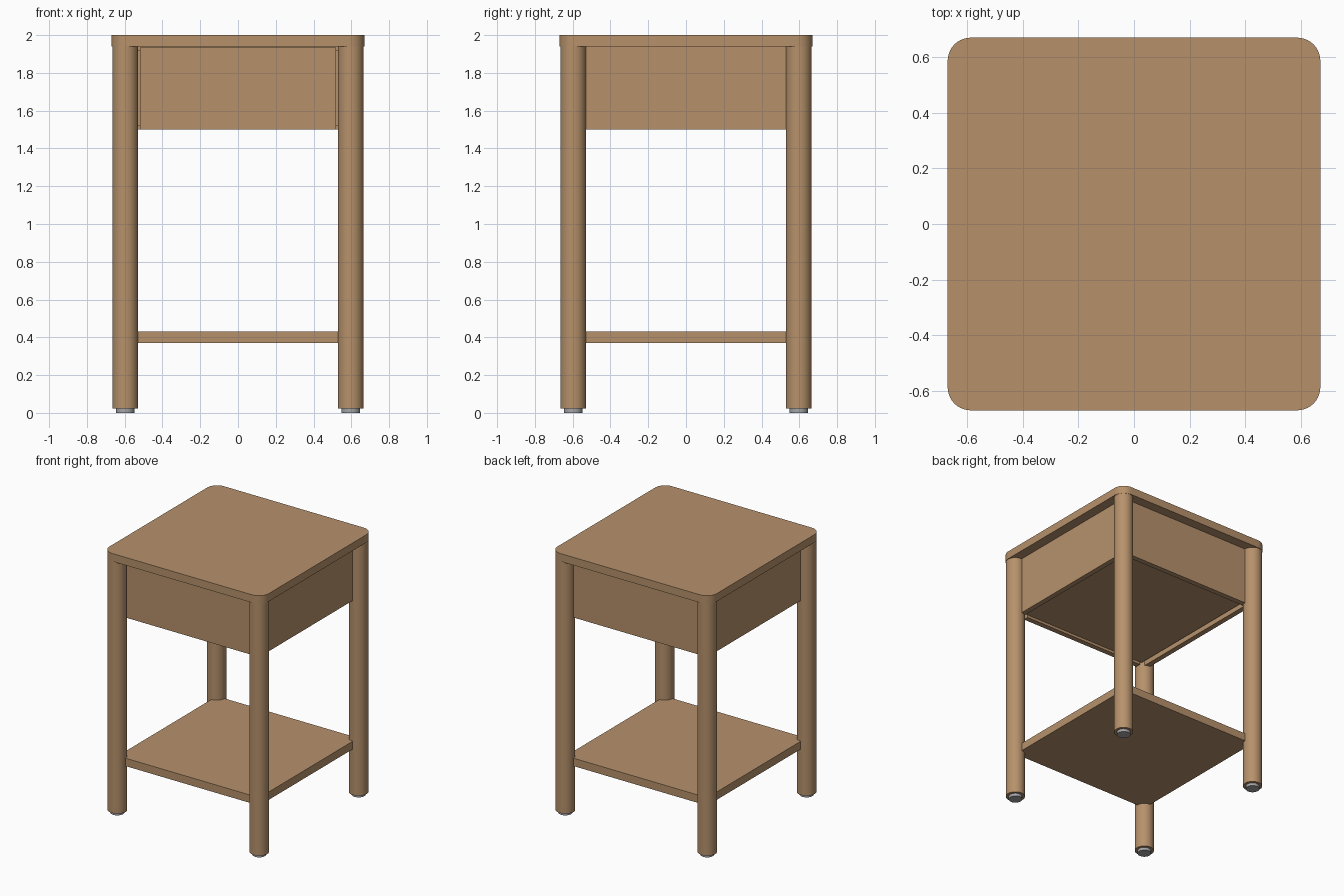
import bpy
import bmesh

cube = bpy.data.objects.get("Cube")
if cube:
    bpy.data.objects.remove(cube, do_unlink=True)


def make_material(name, colour):
    mat = bpy.data.materials.new(name)
    mat.use_nodes = True
    mat.diffuse_color = colour
    mat.node_tree.nodes["Principled BSDF"].inputs["Base Color"].default_value = colour
    return mat


WOOD = make_material("warm wood", (0.47, 0.285, 0.148, 1))
GREY = make_material("grey glide", (0.38, 0.38, 0.40, 1))


def box(name, low, high, corner=0):
    """Box between two corners, with optional rounded vertical edges."""
    bm = bmesh.new()
    bmesh.ops.create_cube(bm, size=1)
    for v in bm.verts:
        v.co = [high[i] if v.co[i] > 0 else low[i] for i in range(3)]
    if corner:
        upright = [e for e in bm.edges
                   if abs(e.verts[0].co.z - e.verts[1].co.z) > 0.01]
        bmesh.ops.bevel(bm, geom=upright, offset=corner, segments=10,
                        profile=0.5, affect='EDGES')
    mesh = bpy.data.meshes.new(name)
    bm.to_mesh(mesh)
    bm.free()
    mesh.materials.append(WOOD)
    obj = bpy.data.objects.new(name, mesh)
    bpy.context.collection.objects.link(obj)
    if corner:
        smooth(obj)
    return obj


def smooth(obj):
    bpy.ops.object.select_all(action='DESELECT')
    obj.select_set(True)
    bpy.context.view_layer.objects.active = obj
    bpy.ops.object.shade_smooth_by_angle()


def post(name, x, y, radius, bottom, top, mat):
    bpy.ops.mesh.primitive_cylinder_add(
        vertices=48, radius=radius, depth=top - bottom,
        location=(x, y, (bottom + top) / 2))
    obj = bpy.context.object
    obj.name = name
    obj.data.materials.append(mat)
    smooth(obj)


LEG = 0.597          # leg centre line
FACE = 0.595         # outer face of the apron and shelf
INNER = 0.555        # inner face of the apron
APRON, UNDER = 1.5, 1.94

# Tabletop and lower shelf
box("tabletop", (-0.67, -0.67, UNDER), (0.67, 0.67, 2), corner=0.083)
box("shelf", (-FACE, -FACE, 0.37), (FACE, FACE, 0.43))

# Round legs with glides underneath
for side, x in (("left", LEG), ("right", -LEG)):
    for end, y in (("front", -LEG), ("back", LEG)):
        post(f"{end}_{side}_leg", x, y, 0.068, 0.022, UNDER, WOOD)
        post(f"{end}_{side}_glide", x, y, 0.048, 0, 0.022, GREY)

# Side and back apron panels
for side, s in (("left", 1), ("right", -1)):
    xs = sorted((s * INNER, s * FACE))
    box(f"{side}_panel", (xs[0], -FACE, APRON), (xs[1], FACE, UNDER))
box("back_panel", (-INNER, INNER, APRON), (INNER, FACE, UNDER))

# Drawer, set between the side panels with a narrow gap
box("drawer_front", (-0.52, -FACE, APRON), (0.52, -INNER, UNDER - 0.005))
box("drawer_box", (-0.535, -INNER, APRON + 0.02), (0.535, INNER - 0.005, UNDER - 0.02))
